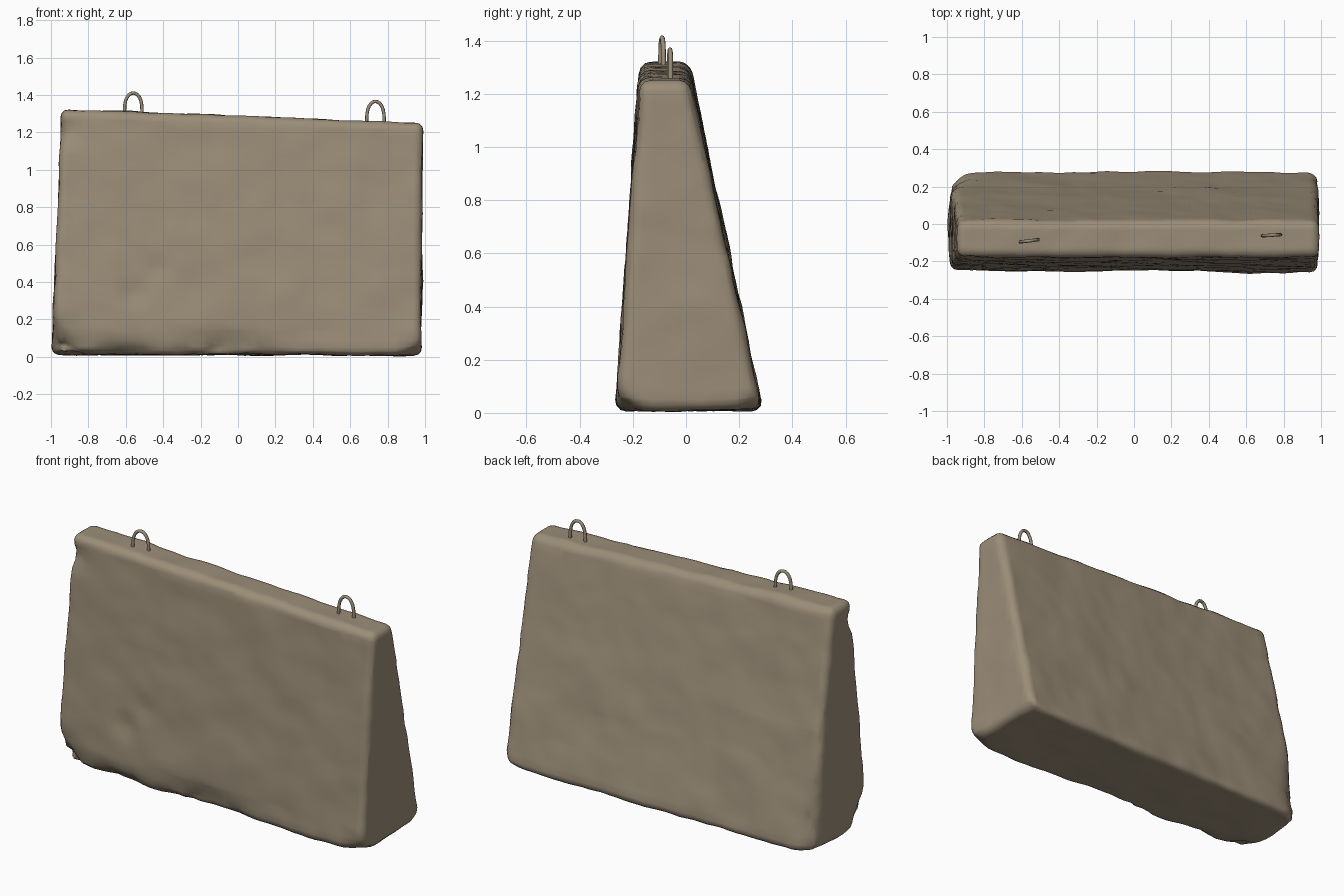
import bpy, bmesh, math
from mathutils import Vector, noise

if "Cube" in bpy.data.objects:
    bpy.data.objects.remove(bpy.data.objects["Cube"], do_unlink=True)


def make_material(name, colour):
    mat = bpy.data.materials.new(name)
    mat.use_nodes = True
    mat.diffuse_color = colour
    bsdf = mat.node_tree.nodes["Principled BSDF"]
    bsdf.inputs["Base Color"].default_value = colour
    bsdf.inputs["Roughness"].default_value = 0.9
    return mat


concrete = make_material("weathered concrete", (0.33, 0.27, 0.19, 1))


def finish(obj, angle):
    obj.data.materials.append(concrete)
    bpy.ops.object.select_all(action="DESELECT")
    obj.select_set(True)
    bpy.context.view_layer.objects.active = obj
    bpy.ops.object.shade_smooth_by_angle(angle=math.radians(angle))


# Tapered slab: each corner chosen by its side
def corner(co):
    left, back, top = co.x > 0, co.y > 0, co.z > 0
    if top:
        return Vector((0.99 if left else -0.945,
                       0.015 if back else -0.175,
                       1.25 if left else 1.325))
    return Vector((0.98 if left else -0.995, 0.285 if back else -0.265, 0.01))


bm = bmesh.new()
bmesh.ops.create_cube(bm, size=2)
for v in bm.verts:
    v.co = corner(v.co)
bmesh.ops.bevel(bm, geom=bm.edges[:], offset=0.04, segments=3,
                profile=0.5, affect="EDGES")

# Cut a regular grid through the slab so it can be weathered
step = 0.045
for axis, low, high in (("X", -1, 1), ("Y", -0.3, 0.3), ("Z", 0, 1.35)):
    normal = Vector([float(a == axis) for a in "XYZ"])
    for i in range(1, int((high - low) / step) + 1):
        bmesh.ops.bisect_plane(bm, geom=bm.verts[:] + bm.edges[:] + bm.faces[:],
                               plane_co=normal * (low + i * step), plane_no=normal)
bmesh.ops.remove_doubles(bm, verts=bm.verts[:], dist=0.004)
bm.normal_update()

# Chips knocked out of the slab: centre, radii, push
chips = [
    ((-0.99, -0.27, 0.0), (0.14, 0.12, 0.14), (0.05, 0.07, 0.03)),
    ((-0.65, -0.28, 0.0), (0.22, 0.08, 0.07), (0, 0.05, 0.015)),
    ((-0.05, -0.28, 0.02), (0.30, 0.10, 0.09), (0, 0.05, 0.01)),
    ((-0.55, -0.25, 0.35), (0.05, 0.10, 0.06), (0, 0.025, 0)),
    ((-0.43, -0.24, 0.47), (0.04, 0.10, 0.04), (0, 0.02, 0)),
    ((-0.92, -0.18, 1.19), (0.05, 0.05, 0.05), (0.01, 0.025, 0)),
    ((-0.99, 0.28, 0.1), (0.08, 0.10, 0.5), (0.03, -0.04, 0)),
    ((0.98, 0.28, 0.0), (0.08, 0.08, 0.06), (-0.02, -0.01, 0.02)),
    ((0.98, -0.27, 0.0), (0.08, 0.08, 0.06), (-0.02, 0.03, 0.02)),
]
for v in bm.verts:
    p = v.co.copy()
    rough = noise.noise(p * 4) * 0.008 + noise.noise(p * 11) * 0.005
    v.co += v.normal * rough
    for centre, radii, push in chips:
        d = sum(((p[i] - centre[i]) / radii[i]) ** 2 for i in range(3))
        v.co += Vector(push) * math.exp(-d) * (1 + 0.5 * noise.noise(p * 15))
    v.co.z = max(v.co.z, 0)

mesh = bpy.data.meshes.new("concrete_slab")
bm.to_mesh(mesh)
bm.free()
slab = bpy.data.objects.new("concrete_slab", mesh)
bpy.context.collection.objects.link(slab)
finish(slab, 50)


# Lifting loops: bent rods rising out of the top
def lifting_loop(name, x, y, base, peak, slant):
    curve = bpy.data.curves.new(name, "CURVE")
    curve.dimensions = "3D"
    curve.bevel_depth = 0.009
    curve.bevel_resolution = 2
    curve.use_fill_caps = True
    rise = peak - 0.009 - base
    path = [(-0.052, -0.04)]
    for i in range(13):
        a = math.pi * (1 - i / 12)
        path.append((0.047 * math.cos(a), rise * math.sin(a) ** 0.75))
    path.append((0.052, -0.04))
    spline = curve.splines.new("POLY")
    spline.points.add(len(path) - 1)
    for point, (dx, dz) in zip(spline.points, path):
        point.co = (x + dx, y + slant * dx, base + dz, 1)
    helper = bpy.data.objects.new(name, curve)
    loop_mesh = bpy.data.meshes.new_from_object(helper)
    bpy.data.objects.remove(helper)
    obj = bpy.data.objects.new(name, loop_mesh)
    bpy.context.collection.objects.link(obj)
    finish(obj, 50)


lifting_loop("right_lifting_loop", -0.56, -0.09, 1.31, 1.42, 0.12)
lifting_loop("left_lifting_loop", 0.735, -0.06, 1.26, 1.375, 0.06)
